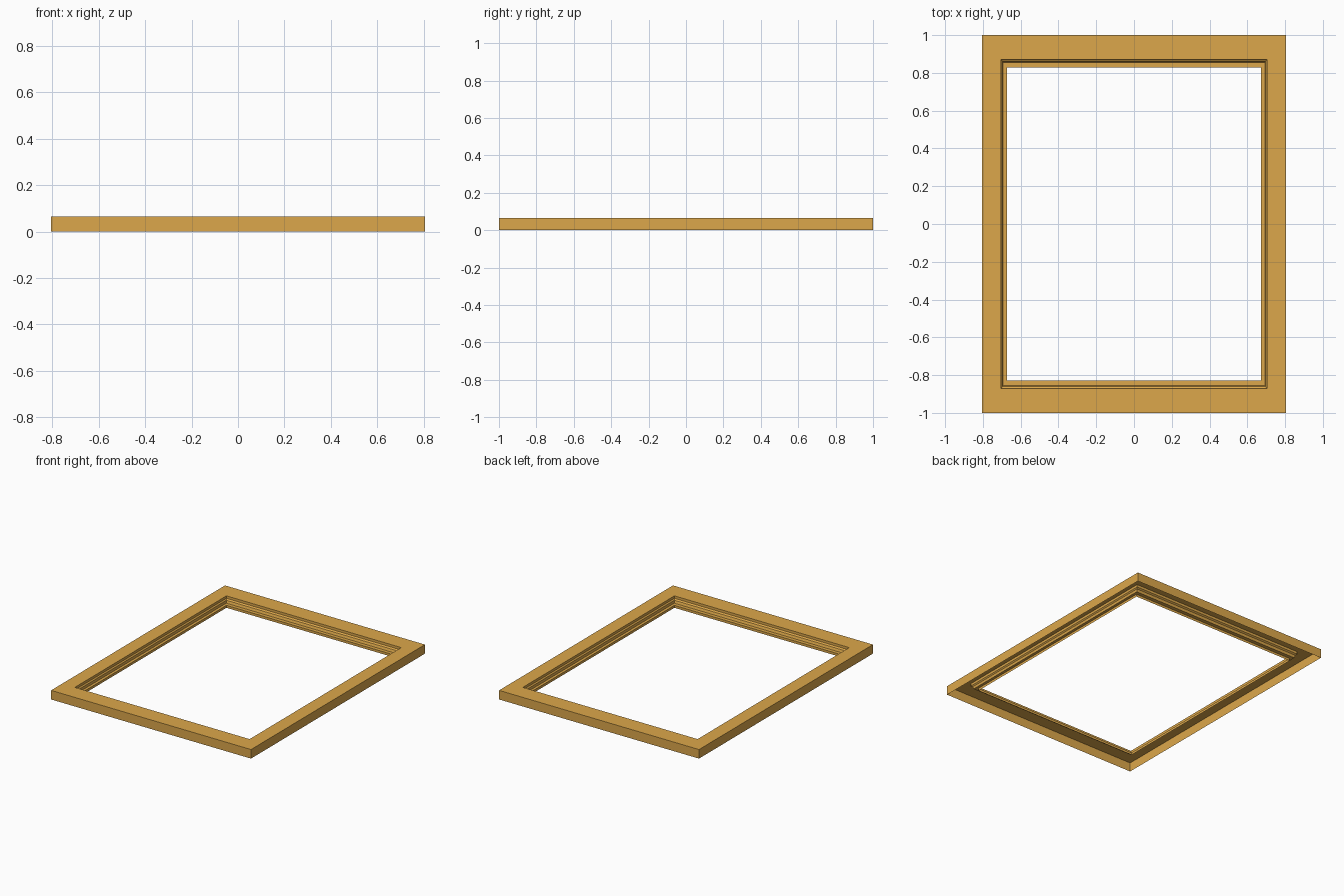
import bpy, bmesh

if "Cube" in bpy.data.objects:
    bpy.data.objects.remove(bpy.data.objects["Cube"])

# Moulding profile, outside to inside: half width, half depth, height
PROFILE = [
    (0.805, 1.000, 0.000),
    (0.805, 1.000, 0.066),
    (0.704, 0.872, 0.066),
    (0.704, 0.872, 0.048),
    (0.696, 0.861, 0.040),
    (0.693, 0.855, 0.022),
    (0.673, 0.828, 0.022),
    (0.673, 0.828, 0.004),
]

# Open-backed frame: stacked rectangular loops bridged with mitred corners
bm = bmesh.new()
loops = [[bm.verts.new((sx * x, sy * y, z))
          for sx, sy in ((-1, -1), (1, -1), (1, 1), (-1, 1))]
         for x, y, z in PROFILE]
for a, b in zip(loops, loops[1:]):
    for i in range(4):
        j = (i + 1) % 4
        bm.faces.new((a[i], a[j], b[j], b[i]))

mesh = bpy.data.meshes.new("picture_frame")
bm.to_mesh(mesh)
bm.free()
frame = bpy.data.objects.new("picture_frame", mesh)
bpy.context.collection.objects.link(frame)

# Golden wood colour
mat = bpy.data.materials.new("golden_wood")
mat.diffuse_color = (0.72, 0.39, 0.07, 1)
mat.use_nodes = True
mat.node_tree.nodes["Principled BSDF"].inputs["Base Color"].default_value = mat.diffuse_color
mesh.materials.append(mat)
